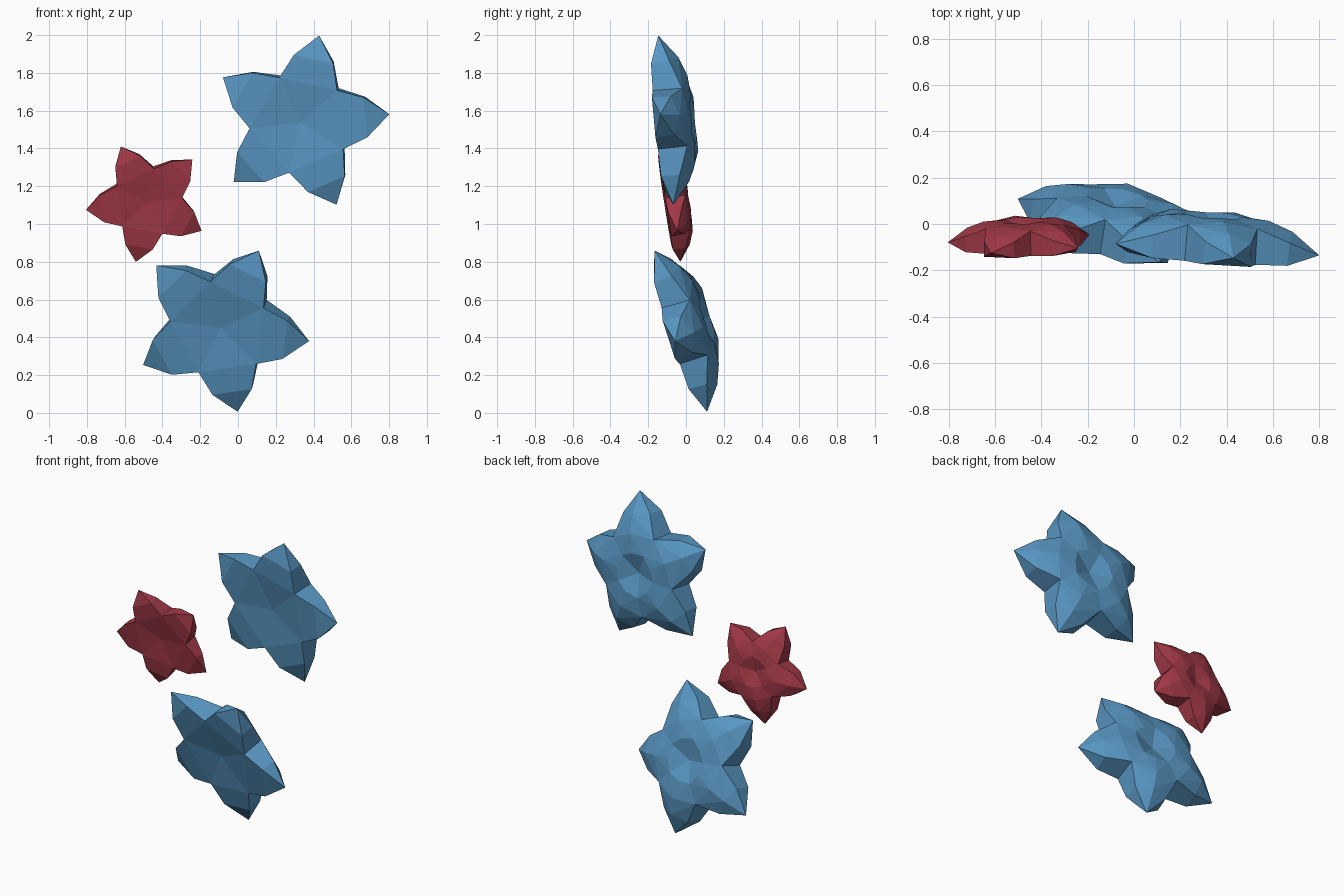
import bpy, bmesh, math
from mathutils import Vector

if "Cube" in bpy.data.objects:
    bpy.data.objects.remove(bpy.data.objects["Cube"])


def material(name, rgb):
    m = bpy.data.materials.new(name)
    m.diffuse_color = (*rgb, 1)
    m.use_nodes = True
    m.node_tree.nodes["Principled BSDF"].inputs["Base Color"].default_value = m.diffuse_color
    return m


blue = material("sea blue", (0.098, 0.305, 0.539))
red = material("deep red", (0.352, 0.040, 0.061))


def starfish(name, mat, centre, slope, tip, size):
    """Five-armed star: centre of tip plane, plane slope dy/dx and dy/dz,
    front-view offset (x, z) of one tip, and size factor."""
    a, b = slope
    n = Vector((-a, 1, -b)).normalized()                    # towards the back
    u = Vector((tip[0], a * tip[0] + b * tip[1], tip[1])).normalized()
    w = n.cross(u)
    c = Vector(centre)
    bm = bmesh.new()

    def vert(r, deg, h):
        t = math.radians(deg)
        return bm.verts.new(c + size * (r * (math.cos(t) * u + math.sin(t) * w) + h * n))

    def ring(r, offset, h):
        return [vert(r, 72 * k + offset, h) for k in range(5)]

    tips = ring(0.475, 0, 0)
    # front outline, then back outline
    f_lo, f_hi, f_val = ring(0.366, -17, -0.047), ring(0.366, 17, -0.047), ring(0.267, 36, -0.05)
    b_lo, b_hi, b_val = ring(0.366, -16, 0.052), ring(0.366, 16, 0.052), ring(0.262, 36, 0.106)
    # arm ridges and the rim of the central dimple
    ridge_out, ridge_in = ring(0.35, 0, 0.092), ring(0.245, 0, 0.13)
    rim_arm, rim_val = ring(0.13, 0, 0.136), ring(0.14, 36, 0.130)
    front_mid, back_mid = vert(0, 0, -0.025), vert(0, 0, 0.09)

    for k in range(5):
        p = k - 1                                           # valley before the arm
        faces = [
            # dished front
            (front_mid, f_val[p], f_val[k]),
            (f_val[p], f_lo[k], f_hi[k], f_val[k]),
            (f_lo[k], tips[k], f_hi[k]),
        ]
        for fm, fv, bmid, bv, rv in ((f_lo[k], f_val[p], b_lo[k], b_val[p], rim_val[p]),
                                     (f_hi[k], f_val[k], b_hi[k], b_val[k], rim_val[k])):
            faces += [
                # side walls of the arm
                (fv, fm, bmid, bv), (fm, tips[k], bmid),
                # ridged back of the arm
                (bmid, tips[k], ridge_out[k]),
                (bv, bmid, ridge_out[k]), (bv, ridge_out[k], ridge_in[k]),
                # plateau and dimple
                (bv, ridge_in[k], rv), (rv, ridge_in[k], rim_arm[k]),
                (rv, rim_arm[k], back_mid),
            ]
        for f in faces:
            bm.faces.new(f)
    bmesh.ops.recalc_face_normals(bm, faces=bm.faces[:])
    me = bpy.data.meshes.new(name)
    bm.to_mesh(me)
    bm.free()
    me.materials.append(mat)
    ob = bpy.data.objects.new(name, me)
    bpy.context.collection.objects.link(ob)


starfish("upper_starfish", blue, (0.33, -0.094, 1.536), (-0.079, -0.097), (0.10, 0.464), 1.0)
starfish("lower_starfish", blue, (-0.09, -0.013, 0.456), (-0.146, -0.305), (0.20, 0.402), 1.0)
starfish("small_starfish", red, (-0.48, -0.077, 1.118), (0.027, -0.153), (-0.14, 0.292), 0.69)
